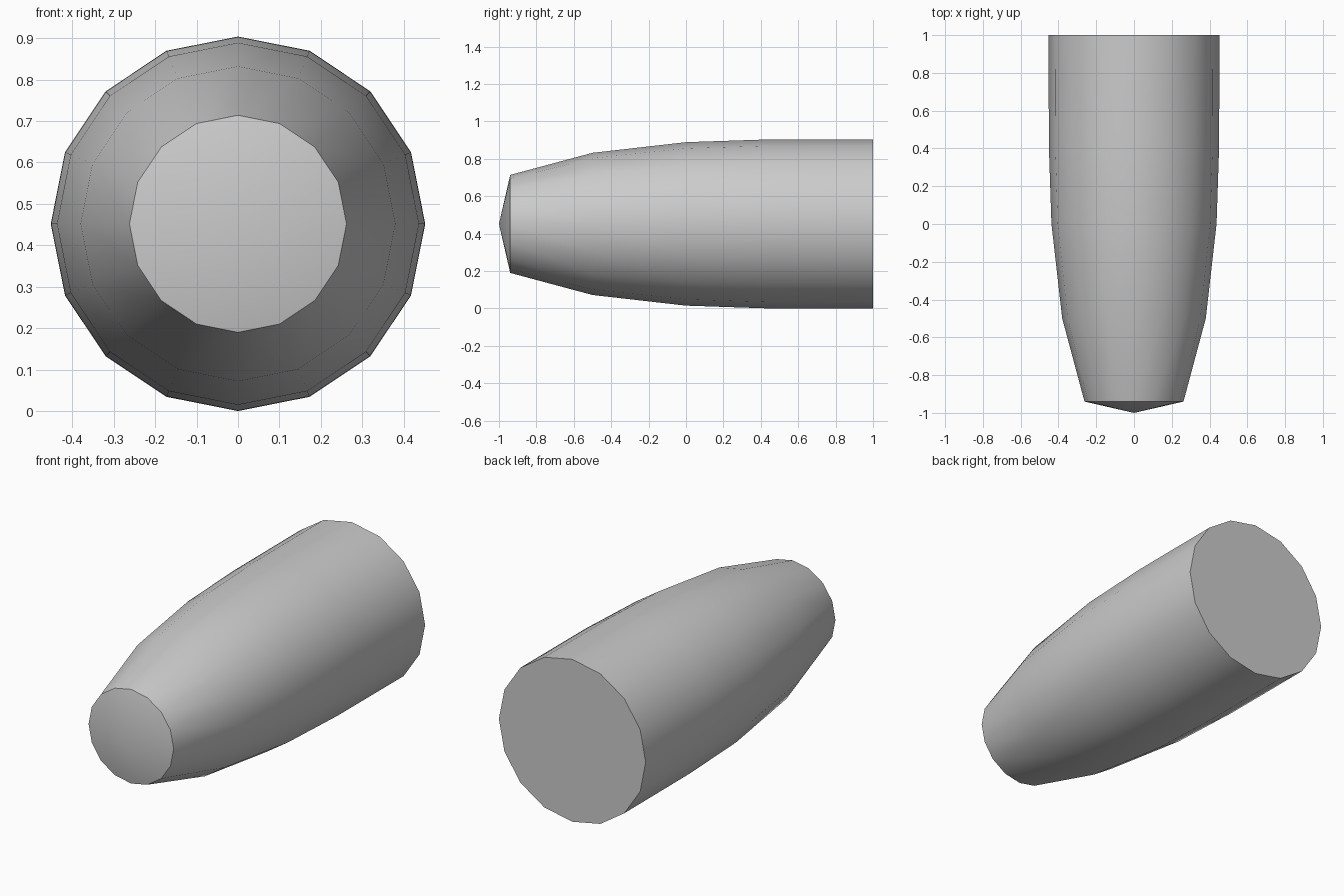
import bpy
import bmesh
from math import sin, cos, pi, radians

if "Cube" in bpy.data.objects:
    bpy.data.objects.remove(bpy.data.objects["Cube"])

SIDES = 16
CENTRE_Z = 0.452
# Profile from nose to base: (y, radius)
PROFILE = [(-0.94, 0.262), (-0.5, 0.38), (0.0, 0.437), (0.42, 0.451), (1.0, 0.452)]

bm = bmesh.new()


def ring(y, r):
    return [bm.verts.new((r * sin(2 * pi * i / SIDES), y, CENTRE_Z + r * cos(2 * pi * i / SIDES)))
            for i in range(SIDES)]


# Tapered body
rings = [ring(y, r) for y, r in PROFILE]
for a, b in zip(rings, rings[1:]):
    for i in range(SIDES):
        j = (i + 1) % SIDES
        bm.faces.new((a[i], a[j], b[j], b[i]))

# Shallow pointed nose and flat base
tip = bm.verts.new((0, -1, CENTRE_Z))
for i in range(SIDES):
    bm.faces.new((tip, rings[0][(i + 1) % SIDES], rings[0][i]))
bm.faces.new(rings[-1])

bmesh.ops.recalc_face_normals(bm, faces=bm.faces[:])
mesh = bpy.data.meshes.new("tapered_slug")
bm.to_mesh(mesh)
bm.free()
slug = bpy.data.objects.new("tapered_slug", mesh)
bpy.context.collection.objects.link(slug)

# Smooth sides, crisp nose rim and base edge
bpy.context.view_layer.objects.active = slug
slug.select_set(True)
bpy.ops.object.shade_smooth_by_angle(angle=radians(35))
